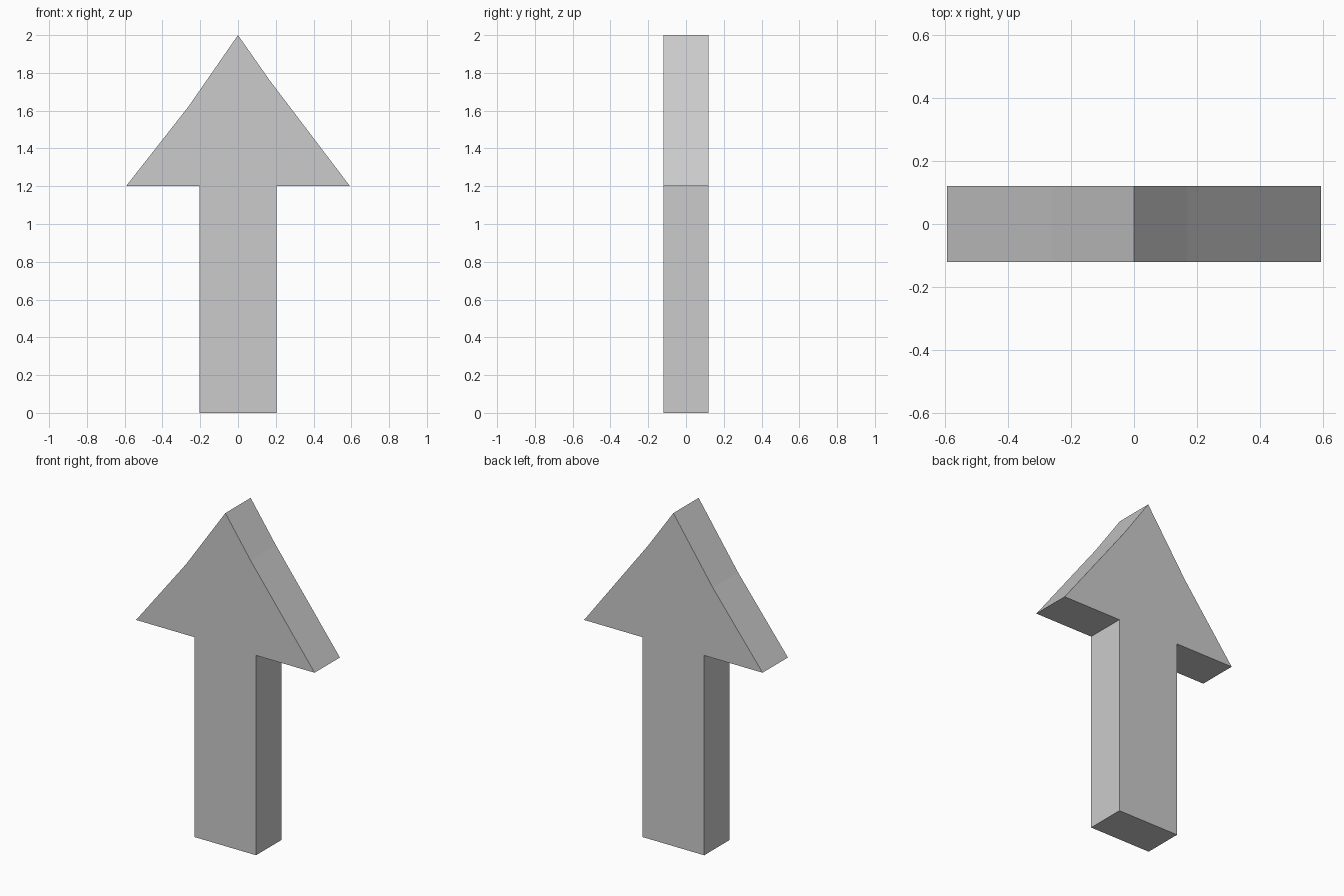
import bpy
import bmesh

if "Cube" in bpy.data.objects:
    bpy.data.objects.remove(bpy.data.objects["Cube"])

HALF_DEPTH = 0.12

# Arrow outline in x, z: shaft, then head with slightly bowed-in slopes
outline = [
    (-0.205, 0.0), (0.204, 0.0), (0.204, 1.2), (0.593, 1.2),
    (0.168, 1.76), (0.0, 2.0), (-0.262, 1.622), (-0.593, 1.2),
    (-0.205, 1.2),
]


def extrude_outline(name, points, half_depth):
    """Fill a front-facing outline and extrude it along y."""
    bm = bmesh.new()
    front = bm.faces.new([bm.verts.new((x, -half_depth, z)) for x, z in points])
    result = bmesh.ops.extrude_face_region(bm, geom=[front], use_keep_orig=True)
    back = [v for v in result["geom"] if isinstance(v, bmesh.types.BMVert)]
    bmesh.ops.translate(bm, verts=back, vec=(0, 2 * half_depth, 0))
    bmesh.ops.recalc_face_normals(bm, faces=bm.faces)
    mesh = bpy.data.meshes.new(name)
    bm.to_mesh(mesh)
    bm.free()
    obj = bpy.data.objects.new(name, mesh)
    bpy.context.collection.objects.link(obj)
    return obj


# Arrow
extrude_outline("arrow", outline, HALF_DEPTH)
